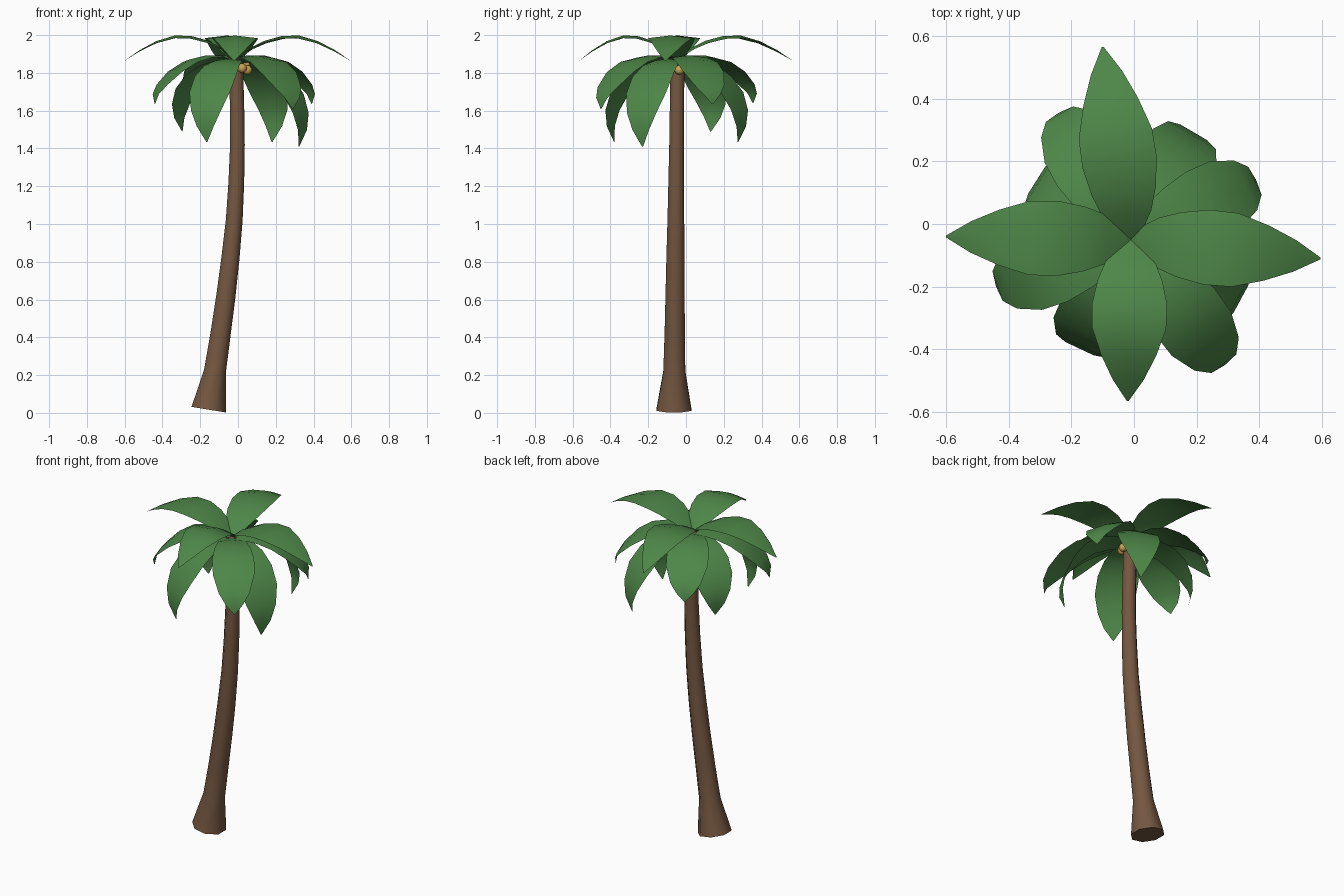
import bpy, math
from mathutils import Vector, Matrix

if "Cube" in bpy.data.objects:
    bpy.data.objects.remove(bpy.data.objects["Cube"])


def material(name, color):
    mat = bpy.data.materials.new(name)
    mat.use_nodes = True
    mat.diffuse_color = (*color, 1)
    mat.node_tree.nodes["Principled BSDF"].inputs["Base Color"].default_value = (*color, 1)
    return mat


LEAF = material("leaf green", (0.076, 0.24, 0.065))
BARK = material("bark brown", (0.175, 0.095, 0.052))
NUT = material("nut gold", (0.58, 0.36, 0.09))


def add_mesh(name, verts, faces, mat, angle):
    mesh = bpy.data.meshes.new(name)
    mesh.from_pydata(verts, [], faces)
    mesh.materials.append(mat)
    for poly in mesh.polygons:
        poly.use_smooth = True
    mesh.set_sharp_from_angle(angle=math.radians(angle))
    obj = bpy.data.objects.new(name, mesh)
    bpy.context.collection.objects.link(obj)
    return obj


# Trunk: octagonal rings swept along a leaning, curving centre line
SIDES = 8
path = [(-0.155, 0.017, 0.1), (-0.122, 0.22, 0.063), (-0.092, 0.42, 0.058),
        (-0.064, 0.62, 0.055), (-0.04, 0.82, 0.052), (-0.02, 1.02, 0.048),
        (-0.009, 1.22, 0.045), (-0.003, 1.42, 0.042), (-0.005, 1.62, 0.041),
        (-0.011, 1.87, 0.04)]
verts, faces = [], []
for i, (x, z, radius) in enumerate(path):
    before, after = path[max(i - 1, 0)], path[min(i + 1, len(path) - 1)]
    lean = Matrix.Rotation(math.atan2(after[0] - before[0], after[1] - before[1]), 3, "Y")
    center = Vector((x, -0.064 + 0.01 * z, z))
    for k in range(SIDES):
        a = math.tau * (k + 0.5) / SIDES
        verts.append(center + lean @ Vector((radius * math.cos(a), radius * math.sin(a), 0)))
for i in range(len(path) - 1):
    for k in range(SIDES):
        n = (k + 1) % SIDES
        faces.append((i * SIDES + k, i * SIDES + n, (i + 1) * SIDES + n, (i + 1) * SIDES + k))
faces.append(tuple(reversed(range(SIDES))))
faces.append(tuple(range(len(verts) - SIDES, len(verts))))
add_mesh("trunk", verts, faces, BARK, 50)

# Fronds: one leaf outline bent along three different side profiles (reach, height)
CROWN = Vector((-0.01, -0.05, 0))
WIDTHS = [0.025, 0.078, 0.103, 0.12, 0.118, 0.088, 0.05, 0.003]
UPPER = [(0, 1.87), (0.08, 1.935), (0.15, 1.97), (0.24, 1.995),
         (0.33, 1.998), (0.43, 1.968), (0.52, 1.92), (0.6, 1.865)]
MIDDLE = [(0, 1.86), (0.09, 1.892), (0.17, 1.893), (0.26, 1.872),
          (0.345, 1.82), (0.42, 1.745), (0.455, 1.69), (0.46, 1.63)]
LOWER = [(0, 1.85), (0.09, 1.875), (0.18, 1.85), (0.26, 1.795),
         (0.33, 1.71), (0.375, 1.61), (0.385, 1.52), (0.365, 1.43)]


def frond(name, tip, profile):
    reach = Vector((tip[0], tip[1], 0)) - CROWN
    along = reach.normalized()
    across = Vector((-along.y, along.x, 0))
    stretch = reach.length / profile[-1][0]
    root_z = profile[0][1]
    drop = (tip[2] - root_z) / (profile[-1][1] - root_z)
    verts, faces = [], []
    for (r, z), w in zip(profile, WIDTHS):
        # only the part hanging below the root is scaled to the tip
        height = z if z > root_z else root_z + (z - root_z) * drop
        mid = CROWN + along * r * stretch + Vector((0, 0, height))
        sag = Vector((0, 0, -0.12 * w))
        verts += [mid - across * w + sag, mid, mid + across * w + sag]
    for i in range(len(profile) - 1):
        for k in range(2):
            a = i * 3 + k
            faces.append((a, a + 3, a + 4, a + 1))
    add_mesh(name, verts, faces, LEAF, 60)


tiers = {
    "upper_frond": (UPPER, [(0.595, -0.11, 1.865), (-0.1, 0.565, 1.865),
                            (-0.6, -0.04, 1.865), (-0.02, -0.565, 1.865)]),
    "middle_frond": (MIDDLE, [(0.39, 0.14, 1.635), (-0.24, 0.355, 1.64),
                              (-0.44, -0.2, 1.635), (0.29, -0.45, 1.61)]),
    "lower_frond": (LOWER, [(0.18, 0.275, 1.435), (-0.295, 0.13, 1.49),
                            (-0.165, -0.38, 1.435), (0.323, -0.23, 1.41)]),
}
for name, (profile, tips) in tiers.items():
    for n, tip in enumerate(tips):
        frond(f"{name}_{n + 1}", tip, profile)

# Nuts clustered under the crown
for n, spot in enumerate([(0.05, -0.035, 1.815), (0.022, -0.08, 1.825), (0.04, -0.01, 1.84)]):
    bpy.ops.mesh.primitive_uv_sphere_add(segments=12, ring_count=8, radius=0.025, location=spot)
    nut = bpy.context.object
    nut.name = f"nut_{n + 1}"
    nut.data.materials.append(NUT)
    bpy.ops.object.shade_smooth()
